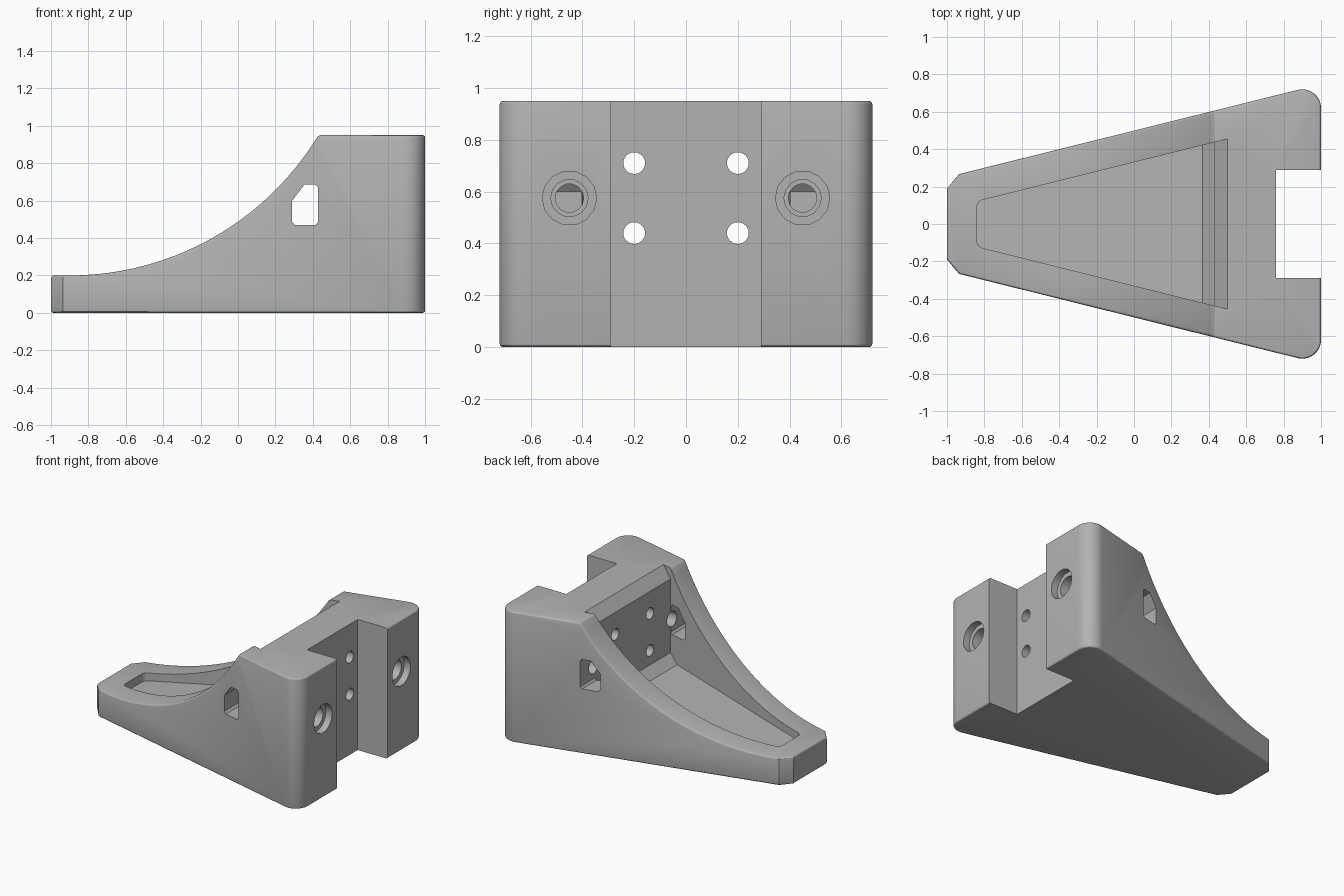
import bpy, bmesh, math
from mathutils import Matrix, Vector

cube = bpy.data.objects.get("Cube")
if cube:
    bpy.data.objects.remove(cube, do_unlink=True)

grey = bpy.data.materials.new("plain_grey")
grey.use_nodes = True
grey.diffuse_color = (0.45, 0.45, 0.45, 1)
grey.node_tree.nodes["Principled BSDF"].inputs["Base Color"].default_value = grey.diffuse_color


def make_object(name, bm):
    bmesh.ops.recalc_face_normals(bm, faces=bm.faces)
    mesh = bpy.data.meshes.new(name)
    bm.to_mesh(mesh)
    bm.free()
    mesh.materials.append(grey)
    obj = bpy.data.objects.new(name, mesh)
    bpy.context.collection.objects.link(obj)
    return obj


def prism(name, points, axis, start, end):
    """Extrude an outline along z (points are x, y) or y (points are x, z)."""
    place = (lambda a, b: (a, b, start)) if axis == "z" else (lambda a, b: (a, start, b))
    bm = bmesh.new()
    face = bm.faces.new([bm.verts.new(place(a, b)) for a, b in points])
    moved = bmesh.ops.extrude_face_region(bm, geom=[face])["geom"]
    shift = Vector((0, 0, end - start)) if axis == "z" else Vector((0, end - start, 0))
    bmesh.ops.translate(bm, vec=shift, verts=[v for v in moved if isinstance(v, bmesh.types.BMVert)])
    return make_object(name, bm)


def drill(name, radius, x0, x1, y, z, sides):
    bm = bmesh.new()
    turn = Matrix.Translation(((x0 + x1) / 2, y, z)) @ Matrix.Rotation(math.pi / 2, 4, "Y")
    bmesh.ops.create_cone(bm, cap_ends=True, segments=sides, radius1=radius, radius2=radius,
                          depth=x1 - x0, matrix=turn)
    return make_object(name, bm)


def apply_modifier(obj, mod):
    bpy.context.view_layer.objects.active = obj
    bpy.ops.object.modifier_apply(modifier=mod.name)


def combine(obj, tool, operation="DIFFERENCE"):
    mod = obj.modifiers.new("cut", "BOOLEAN")
    mod.operation = operation
    mod.solver = "EXACT"
    mod.object = tool
    apply_modifier(obj, mod)
    bpy.data.objects.remove(tool, do_unlink=True)


def arc(cx, cy, r, start, end, steps):
    angles = [math.radians(start + (end - start) * i / steps) for i in range(steps + 1)]
    return [(cx + r * math.cos(a), cy + r * math.sin(a)) for a in angles]


def mirrored(half):
    return half + [(x, -y) for x, y in reversed(half)]


# Tapered plan outline with rounded heel corners
plan = mirrored([(-1, 0.19), (-0.935, 0.267)] + arc(0.9, 0.62, 0.1, 104, 0, 10))
bracket = prism("bracket_body", plan, "z", 0, 0.95)

# Side profile with the swept concave top
radius = 1.554
sweep = arc(-0.9, 0.2 + radius, radius, -90, -31.15, 28)
side = [(-1.2, -0.2), (1.2, -0.2), (1.2, 1.2), (0.43, 1.2), (0.43, 0.95)] + sweep[-2::-1] + [(-1.2, 0.2)]
combine(bracket, prism("side_profile", side, "y", -1, 1), "INTERSECT")

# Small softened outer edges
soften = bracket.modifiers.new("soften", "BEVEL")
soften.width = 0.014
soften.segments = 3
soften.limit_method = "ANGLE"
soften.angle_limit = math.radians(50)
apply_modifier(bracket, soften)

# Open pocket with sloping floor and chamfered back wall
pocket_plan = mirrored(arc(-0.8, 0.09, 0.04, 180, 104, 5) + [(0.6, 0.479)])
pocket = prism("pocket", pocket_plan, "z", -0.1, 1.3)
pocket_side = [(-1, 0.125), (0.365, 0.27), (0.43, 0.335), (0.43, 0.87), (0.57, 1.03), (-1, 1.03)]
combine(pocket, prism("pocket_side", pocket_side, "y", -1, 1), "INTERSECT")
combine(bracket, pocket)

# Heel slot
slot = [(0.76, -0.29), (1.2, -0.29), (1.2, 0.29), (0.76, 0.29)]
combine(bracket, prism("slot", slot, "z", -0.2, 1.2))

# Nut windows through the side walls
window = [(0.29, 0.485), (0.305, 0.47), (0.415, 0.47), (0.428, 0.485), (0.428, 0.67),
          (0.415, 0.685), (0.355, 0.685), (0.29, 0.6)]
combine(bracket, prism("window", window, "y", -1, 1))

# Four plain holes and two stepped bolt holes
for s in (-1, 1):
    for z in (0.44, 0.71):
        combine(bracket, drill("plain_hole", 0.042, 0.3, 0.9, 0.2 * s, z, 24))
    for r, x0 in ((0.105, 0.95), (0.072, 0.88), (0.055, 0.36)):
        combine(bracket, drill("bolt_hole", r, x0, 1.1, 0.45 * s, 0.575, 14))

bpy.ops.object.select_all(action="DESELECT")
bracket.select_set(True)
bpy.context.view_layer.objects.active = bracket
bpy.ops.object.shade_smooth_by_angle(angle=math.radians(28))
